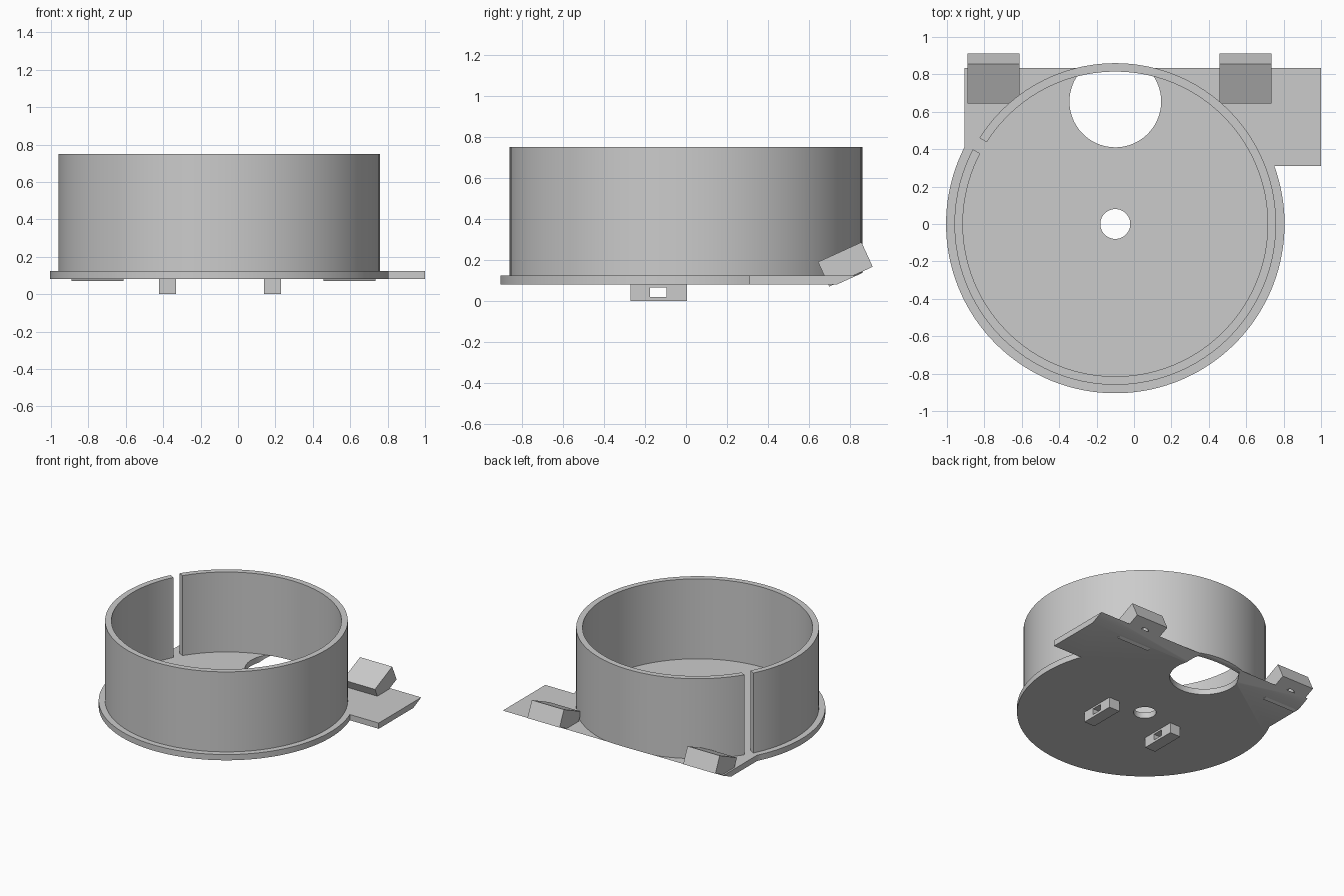
import bpy, bmesh, math
from mathutils import Matrix, Vector

cube = bpy.data.objects.get("Cube")
if cube:
    bpy.data.objects.remove(cube, do_unlink=True)

grey = bpy.data.materials.new("grey plastic")
grey.use_nodes = True
COLOUR = (0.6, 0.6, 0.6, 1)
grey.diffuse_color = COLOUR
grey.node_tree.nodes["Principled BSDF"].inputs["Base Color"].default_value = COLOUR

CX = -0.1                      # cup axis
FLOOR, TOP, RIM = 0.08, 0.125, 0.75
BACK = 0.835
TILT = math.radians(24.5)


def add(name, bm):
    bmesh.ops.recalc_face_normals(bm, faces=bm.faces)
    mesh = bpy.data.meshes.new(name)
    bm.to_mesh(mesh)
    bm.free()
    mesh.materials.append(grey)
    obj = bpy.data.objects.new(name, mesh)
    bpy.context.collection.objects.link(obj)
    return obj


def prism(name, outline, z0, z1):
    bm = bmesh.new()
    face = bm.faces.new([bm.verts.new((x, y, z0)) for x, y in outline])
    new = bmesh.ops.extrude_face_region(bm, geom=[face])["geom"]
    verts = [v for v in new if isinstance(v, bmesh.types.BMVert)]
    bmesh.ops.translate(bm, verts=verts, vec=(0, 0, z1 - z0))
    return add(name, bm)


def arc(x, y, r, start=0, sweep=360, n=96):
    count = n if sweep == 360 else n + 1
    angles = [math.radians(start + sweep * i / n) for i in range(count)]
    return [(x + r * math.cos(a), y + r * math.sin(a)) for a in angles]


def box(name, centre, size, rot=Matrix()):
    bm = bmesh.new()
    m = Matrix.Translation(centre) @ rot @ Matrix.Diagonal((*size, 1))
    bmesh.ops.create_cube(bm, size=1, matrix=m)
    return add(name, bm)


def cut(obj, *cutters):
    bpy.context.view_layer.objects.active = obj
    for c in cutters:
        mod = obj.modifiers.new("cut", "BOOLEAN")
        mod.operation, mod.solver, mod.object = "DIFFERENCE", "EXACT", c
        bpy.ops.object.modifier_apply(modifier=mod.name)
        bpy.data.objects.remove(c, do_unlink=True)


def smooth(obj):
    bpy.ops.object.select_all(action="DESELECT")
    obj.select_set(True)
    bpy.context.view_layer.objects.active = obj
    bpy.ops.object.shade_smooth_by_angle(angle=math.radians(30))


tilt = Matrix.Rotation(TILT, 4, "X")


def bevel_wedge():
    # slanted block whose top face trims the underside of the back edge
    centre = Vector((0, BACK, TOP)) + tilt @ Vector((0, 0, -0.25))
    return box("wedge", centre, (3, 1.2, 0.5), tilt)


# Base plate: disc merged with a rectangular back flange
R = 0.905
right = math.degrees(math.asin(0.31 / R))
left = math.degrees(math.acos((-R - CX) / R))
outline = arc(CX, 0, R, left, 360 + right - left)
outline += [(1, 0.31), (1, BACK), (-R, BACK)]
base = prism("base_plate", outline, FLOOR, TOP)
cut(base,
    prism("shaft_hole", arc(CX, 0, 0.08, n=48), 0, 0.3),
    prism("large_hole", arc(CX, 0.655, 0.245), 0, 0.3),
    bevel_wedge())
smooth(base)

# Cup wall with a narrow vertical slot
wall = prism("cup_wall", arc(CX, 0, 0.86), TOP, RIM)
spin = Matrix.Rotation(math.radians(150), 4, "Z")
slot_at = Vector((CX, 0, 0.6)) + spin @ Vector((0.84, 0, 0))
cut(wall,
    prism("bore", arc(CX, 0, 0.815), 0, 1),
    box("slot", slot_at, (0.2, 0.07, 1), spin),
    bevel_wedge())
smooth(wall)

# Tilted mounting blocks with a blind screw hole underneath
for side, x in (("right", -0.752), ("left", 0.595)):
    centre = Vector((x, 0.777, 0.178))
    block = box(side + "_mounting_block", centre, (0.278, 0.233, 0.132), tilt)
    bm = bmesh.new()
    place = Matrix.Translation(centre) @ tilt @ Matrix.Translation((0, 0, -0.06))
    bmesh.ops.create_cone(bm, cap_ends=True, segments=32, radius1=0.045,
                          radius2=0.045, depth=0.16, matrix=place)
    cut(block, add("screw_hole", bm))
    smooth(block)

# Slotted lugs under the base
for side, x in (("right", -0.377), ("left", 0.185)):
    lug = box(side + "_lug", (x, -0.133, FLOOR / 2), (0.092, 0.277, FLOOR))
    cut(lug, box("lug_slot", (x, -0.135, 0.043), (0.3, 0.082, 0.046)))
